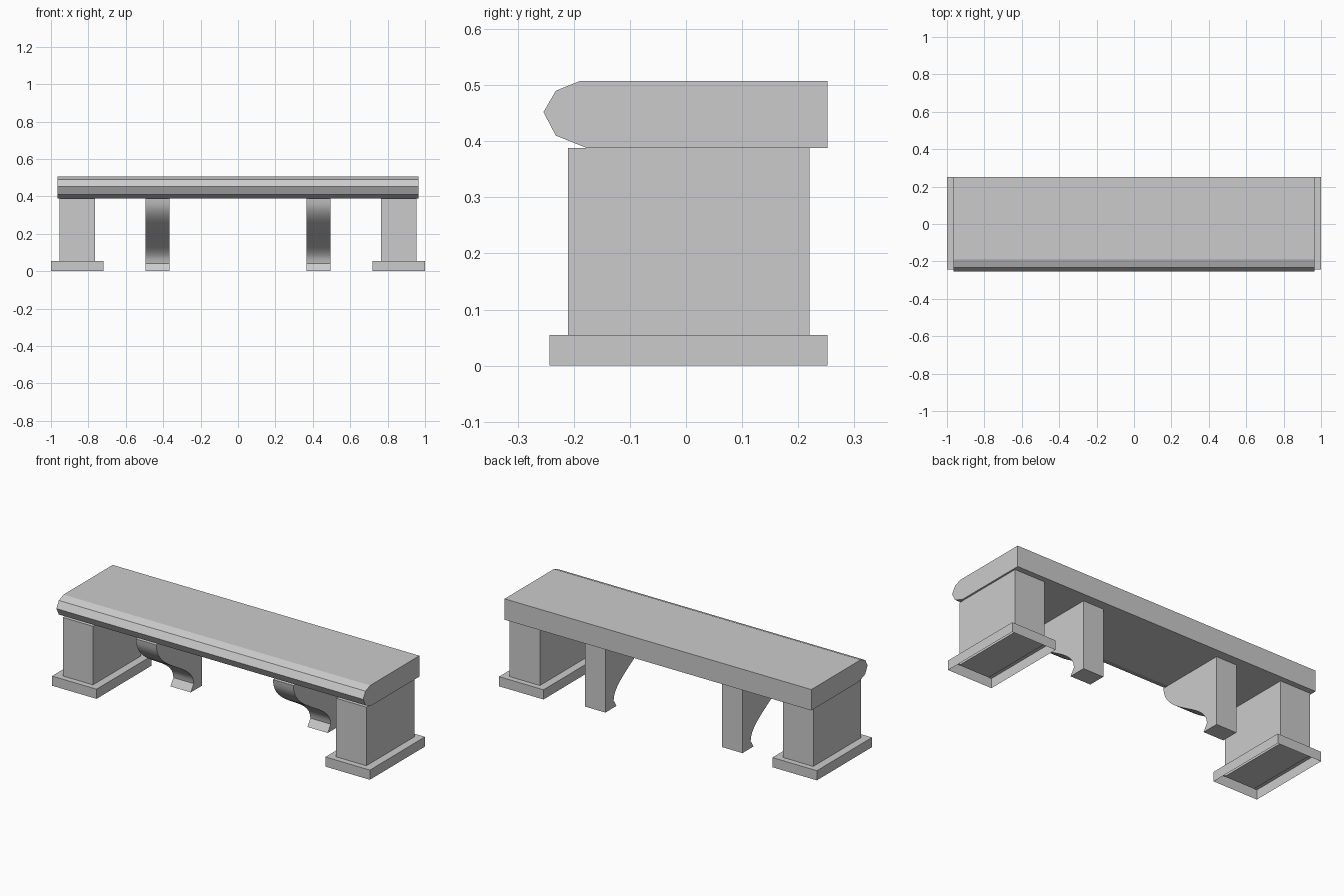
import bpy, bmesh, math
from mathutils import Vector
from mathutils.geometry import interpolate_bezier

if "Cube" in bpy.data.objects:
    bpy.data.objects.remove(bpy.data.objects["Cube"])


def finish(name, bm):
    mesh = bpy.data.meshes.new(name)
    bm.to_mesh(mesh)
    bm.free()
    ob = bpy.data.objects.new(name, mesh)
    bpy.context.collection.objects.link(ob)
    return ob


def extrude_profile(name, points, x0, x1):
    """Extrude a (y, z) outline along x."""
    bm = bmesh.new()
    face = bm.faces.new([bm.verts.new((x0, y, z)) for y, z in points])
    ext = bmesh.ops.extrude_face_region(bm, geom=[face], use_keep_orig=True)
    verts = [g for g in ext["geom"] if isinstance(g, bmesh.types.BMVert)]
    bmesh.ops.translate(bm, verts=verts, vec=(x1 - x0, 0, 0))
    bmesh.ops.recalc_face_normals(bm, faces=bm.faces)
    return finish(name, bm)


def box(name, lo, hi, open_bottom=False):
    bm = bmesh.new()
    bmesh.ops.create_cube(bm, size=1)
    for v in bm.verts:
        v.co = [l + (c + 0.5) * (h - l) for c, l, h in zip(v.co, lo, hi)]
    if open_bottom:
        bottom = [f for f in bm.faces if f.normal.z < -0.9]
        bmesh.ops.delete(bm, geom=bottom, context="FACES_ONLY")
    return finish(name, bm)


# Seat slab with a faceted front nose
extrude_profile("seat_slab", [
    (0.252, 0.388), (0.252, 0.507), (-0.19, 0.507), (-0.232, 0.49),
    (-0.254, 0.452), (-0.232, 0.41), (-0.177, 0.388)], -0.965, 0.965)

# Ogee bracket outline: S-curve front, small foot, straight back
curve = interpolate_bezier(Vector((0.126, 0.04)), Vector((0.126, 0.17)),
                           Vector((-0.21, 0.22)), Vector((-0.21, 0.388)), 17)
outline = [(0.20, 0.388), (0.20, 0.0), (0.10, 0.0)] + [(p[0], p[1]) for p in curve]

for side, s in (("left", -1), ("right", 1)):
    def span(a, b):
        return sorted((s * a, s * b))

    # Post and its hollow plinth
    a, b = span(0.765, 0.955)
    box(f"{side}_post", (a, -0.21, 0.03), (b, 0.22, 0.388))
    a, b = span(0.72, 1.0)
    box(f"{side}_plinth", (a, -0.243, 0.0), (b, 0.252, 0.055), open_bottom=True)

    # Curved support bracket
    a, b = span(0.367, 0.495)
    bracket = extrude_profile(f"{side}_bracket", outline, a, b)
    bpy.ops.object.select_all(action="DESELECT")
    bracket.select_set(True)
    bpy.context.view_layer.objects.active = bracket
    bpy.ops.object.shade_smooth_by_angle(angle=math.radians(30))
